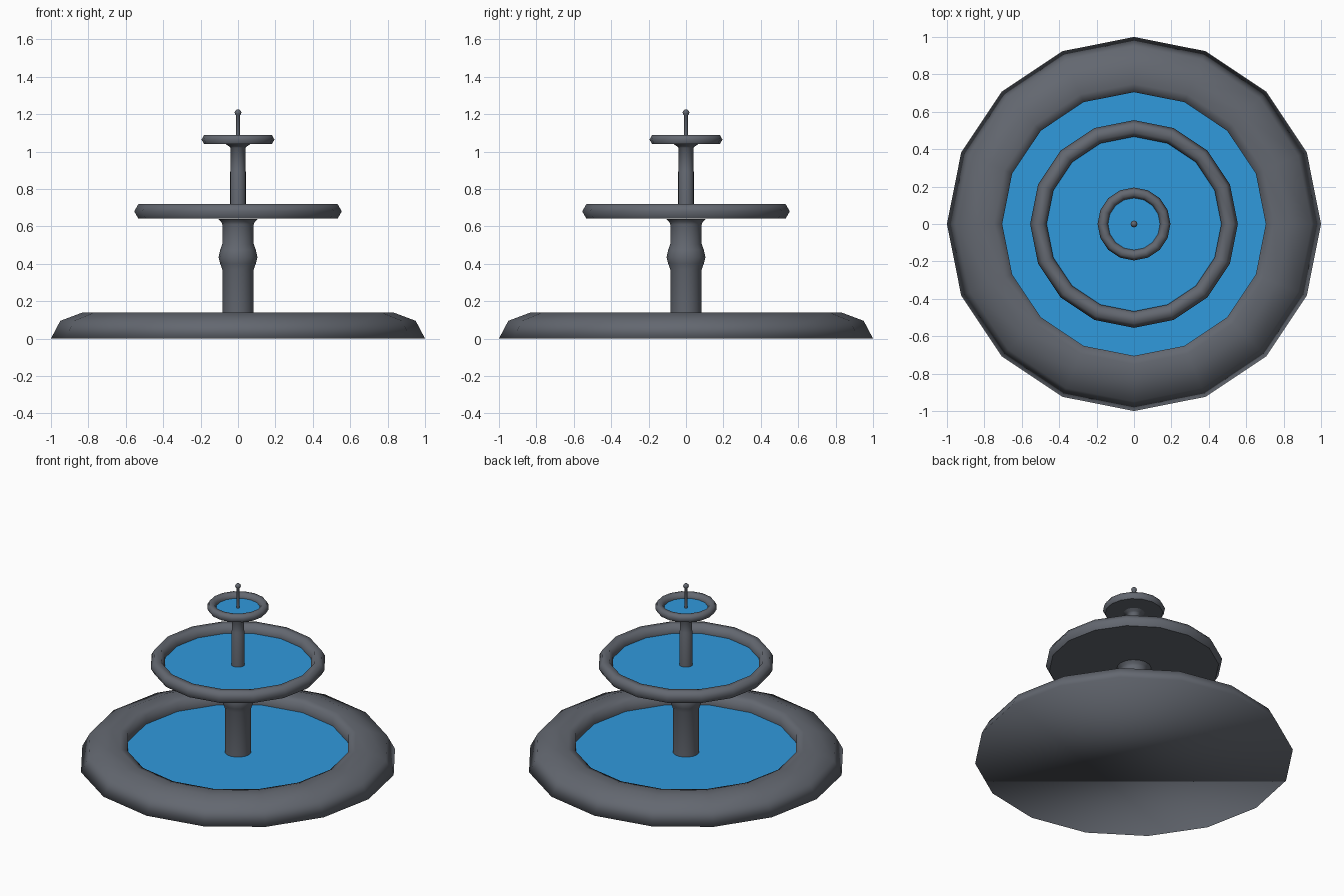
import bpy, bmesh, math

if "Cube" in bpy.data.objects:
    bpy.data.objects.remove(bpy.data.objects["Cube"])

SIDES = 16


def material(name, color):
    m = bpy.data.materials.new(name)
    m.diffuse_color = color
    m.use_nodes = True
    m.node_tree.nodes["Principled BSDF"].inputs["Base Color"].default_value = m.diffuse_color
    return m


stone = material("stone", (0.125, 0.137, 0.162, 1))
water = material("water", (0.03, 0.32, 0.72, 1))


def lathe(name, profile, mat=stone, sides=SIDES, angle=65, cap=False):
    """Spin (radius, z) points round z; cap fills the first ring, radius 0 is a pole."""
    bm = bmesh.new()
    rings = []
    for r, z in profile:
        if r == 0:
            rings.append([bm.verts.new((0, 0, z))] * sides)
        else:
            rings.append([bm.verts.new((r * math.cos(a), r * math.sin(a), z))
                          for a in (2 * math.pi * i / sides for i in range(sides))])
    for lo, hi in zip(rings, rings[1:]):
        for i in range(sides):
            j = (i + 1) % sides
            bm.faces.new(dict.fromkeys((lo[i], lo[j], hi[j], hi[i])))
    if cap:
        bm.faces.new(rings[0][::-1])
    me = bpy.data.meshes.new(name)
    bm.to_mesh(me)
    bm.free()
    me.materials.append(mat)
    ob = bpy.data.objects.new(name, me)
    bpy.context.collection.objects.link(ob)
    bpy.ops.object.select_all(action='DESELECT')
    ob.select_set(True)
    bpy.context.view_layer.objects.active = ob
    bpy.ops.object.shade_smooth_by_angle(angle=math.radians(angle))
    return ob


def bowl(name, ring_r, tube, z, water_z):
    """Shallow dish: six-sided rim, flat floor, water."""
    h = tube * math.sin(math.pi / 3)
    inner, half = ring_r - tube, tube / 2
    lathe(name + "_floor", [(0, z - h), (ring_r + half, z - h)])
    lathe(name + "_rim", [(ring_r + half, z - h), (ring_r + tube, z),
                          (ring_r + half, z + h), (ring_r - half, z + h),
                          (inner, z), (inner, water_z)])
    lathe(name + "_water", [(inner, water_z), (0, water_z)], water)


# Ground basin with rounded wide rim, smooth all over
lathe("basin", [(1.0, 0), (0.95, 0.095), (0.83, 0.14), (0.75, 0.138),
                (0.705, 0.125), (0.705, 0.06)], angle=180, cap=True)
lathe("basin_water", [(0.705, 0.062), (0, 0.062)], water)

# Lower column with a bulge and flared head
lathe("lower_column", [(0.084, 0.06), (0.084, 0.37), (0.095, 0.4), (0.104, 0.435),
                       (0.095, 0.475), (0.084, 0.505), (0.084, 0.61),
                       (0.09, 0.625), (0.108, 0.64)])

# Middle and top dishes
bowl("middle_bowl", 0.511, 0.044, 0.68, 0.665)
bowl("top_bowl", 0.167, 0.028, 1.064, 1.058)

# Upper column
lathe("upper_column", [(0.042, 0.665), (0.042, 0.89), (0.039, 0.9),
                       (0.039, 1.02), (0.048, 1.028), (0.066, 1.04)])

# Spout rod with ball tip
ball = [(0.018 * math.cos(a), 1.208 + 0.018 * math.sin(a))
        for a in (math.radians(d) for d in (-55, -25, 0, 30, 60))]
lathe("spout", [(0.0105, 1.058)] + ball + [(0, 1.226)], sides=12)
